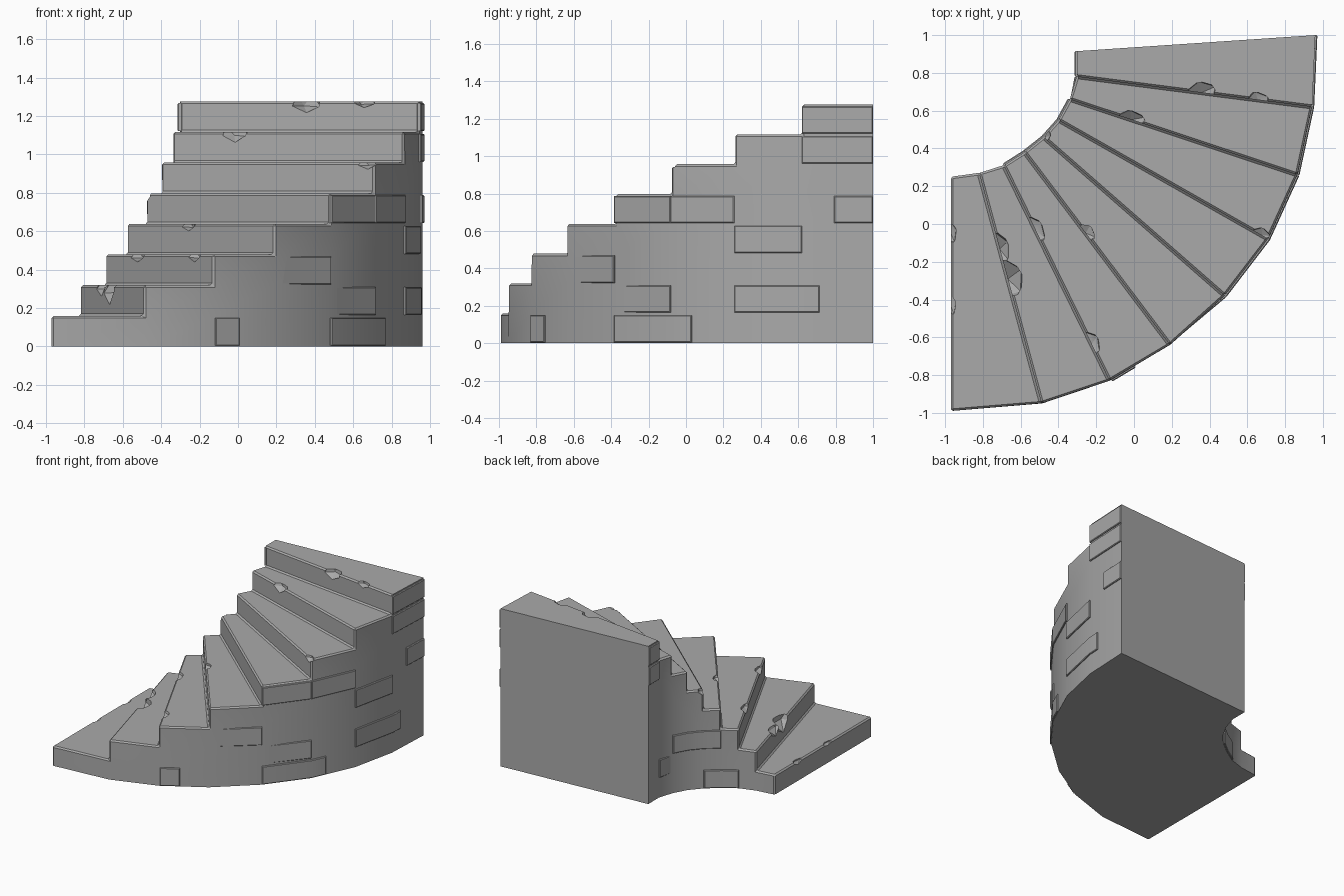
import bpy, bmesh, math, random
from mathutils import Vector, Matrix

random.seed(4)
if "Cube" in bpy.data.objects:
    bpy.data.objects.remove(bpy.data.objects["Cube"])

RISE = 0.1595
STEPS = 8
HUB = Vector((-1.0, 0.87))
# Plan points where each riser meets the outer and inner walls
OUTER = [Vector(p) for p in ((-.97, -.99), (-.49, -.95), (-.13, -.83), (.19, -.64), (.48, -.38),
                             (.71, -.08), (.865, .26), (.943, .62), (.96, 1.0))]
INNER = [Vector(p) for p in ((-.97, .25), (-.82, .27), (-.69, .31), (-.58, .38), (-.48, .46),
                             (-.40, .55), (-.34, .66), (-.303, .78), (-.303, .915))]

stone = bpy.data.materials.new("grey stone")
stone.use_nodes = True
stone.diffuse_color = (.4, .4, .4, 1)
stone.node_tree.nodes["Principled BSDF"].inputs["Base Color"].default_value = (.4, .4, .4, 1)


def finish(bm, name):
    bmesh.ops.recalc_face_normals(bm, faces=bm.faces)
    mesh = bpy.data.meshes.new(name)
    bm.to_mesh(mesh)
    bm.free()
    mesh.materials.append(stone)
    ob = bpy.data.objects.new(name, mesh)
    bpy.context.collection.objects.link(ob)
    return ob


def activate(ob):
    bpy.ops.object.select_all(action='DESELECT')
    ob.select_set(True)
    bpy.context.view_layer.objects.active = ob


def smooth(ob):
    activate(ob)
    bpy.ops.object.shade_smooth_by_angle(angle=math.radians(25))


# Solid stair body: walls in courses, treads, risers, floor and end face
def stair_body():
    bm = bmesh.new()
    grid = {}
    for i in range(STEPS + 1):
        for lv in range(min(i + 1, STEPS) + 1):
            for side, line in enumerate((OUTER, INNER)):
                grid[side, i, lv] = bm.verts.new((*line[i], lv * RISE))

    def face(*keys):
        return bm.faces.new([grid[k] for k in keys])

    worn = set()
    for i in range(STEPS):
        for lv in range(i + 1):
            for s in (0, 1):
                face((s, i, lv), (s, i + 1, lv), (s, i + 1, lv + 1), (s, i, lv + 1))
        face((0, i, 0), (0, i + 1, 0), (1, i + 1, 0), (1, i, 0))
        tread = face((0, i, i + 1), (0, i + 1, i + 1), (1, i + 1, i + 1), (1, i, i + 1))
        riser = face((0, i, i), (0, i, i + 1), (1, i, i + 1), (1, i, i))
        worn.update(e for e in riser.edges if i or e.verts[0].co.z + e.verts[1].co.z > RISE)
        worn.update(e for e in tread.edges if i < STEPS - 1)
    for lv in range(STEPS):
        face((0, STEPS, lv), (0, STEPS, lv + 1), (1, STEPS, lv + 1), (1, STEPS, lv))
    bmesh.ops.recalc_face_normals(bm, faces=bm.faces)
    bmesh.ops.bevel(bm, geom=list(worn), offset=.011, segments=1, affect='EDGES',
                    profile=.5, clamp_overlap=True)
    return finish(bm, "stair_body")


# Chipped nosings: riser number, place along it, half length, depth of bite
CHIPS = [(0, .24, .07, .04), (0, .55, .06, .03), (1, .33, .10, .06), (1, .46, .12, .10),
         (2, .30, .09, .055), (2, .83, .08, .05), (3, .42, .06, .05), (4, 0, .04, .06),
         (5, .97, .07, .05), (6, .27, .08, .06), (7, .53, .09, .075), (7, .77, .07, .045)]


def chip_cutters():
    bm = bmesh.new()
    for i, t, length, bite in CHIPS:
        along = OUTER[i] - INNER[i]
        pos = INNER[i] + along * t
        place = Matrix.Translation((*pos, (i + 1) * RISE + .006))
        turn = Matrix.Rotation(math.atan2(along.y, along.x), 4, 'Z')
        size = Matrix.Diagonal((length, bite, bite, 1))
        made = bmesh.ops.create_icosphere(bm, subdivisions=1, radius=1)["verts"]
        for v in made:
            v.co *= random.uniform(.8, 1.1)
            v.co = place @ turn @ size @ v.co
    cutter = finish(bm, "chip_cutter")
    cutter.hide_render = True
    return cutter


body = stair_body()
cutter = chip_cutters()
cut = body.modifiers.new("chips", 'BOOLEAN')
cut.operation = 'DIFFERENCE'
cut.solver = 'EXACT'
cut.use_self = True
cut.object = cutter
activate(body)
bpy.ops.object.modifier_apply(modifier=cut.name)
bpy.data.objects.remove(cutter)
smooth(body)


# Raised wall brick following the curve, optionally fading out at one end
def brick(name, line, sign, u0, u1, z0, z1, start=.011, end=.011):
    bm = bmesh.new()
    us = [u0] + [k for k in range(STEPS + 1) if u0 < k < u1] + [u1]
    rings = []
    for u in us:
        k = min(int(u), STEPS - 1)
        p = line[k].lerp(line[k + 1], u - k)
        out = (p - HUB).normalized() * sign
        d = start + (end - start) * (u - u0) / (u1 - u0)
        rings.append([bm.verts.new((*(p + out * o), z))
                      for o, z in ((-.01, z0), (d, z0), (d, z1), (-.01, z1))])
    for a, b in zip(rings, rings[1:]):
        for j in range(4):
            bm.faces.new((a[j], a[j - 1], b[j - 1], b[j]))
    bm.faces.new(rings[0])
    bm.faces.new(rings[-1])
    bmesh.ops.recalc_face_normals(bm, faces=bm.faces)
    face_edges = [e for a, b in zip(rings, rings[1:]) for j in (1, 2)
                  for e in a[j].link_edges if e.other_vert(a[j]) is b[j]]
    face_edges += [e for r in (rings[0], rings[-1]) for e in r[1].link_edges
                   if e.other_vert(r[1]) is r[2]]
    bmesh.ops.bevel(bm, geom=face_edges, offset=.005, segments=1, affect='EDGES', profile=.5)
    smooth(finish(bm, name))


# Bricks as start, end and course, counted in steps and rises
outer_bricks = [(2.03, 2.42, 0), (4, 5.33, 0), (6, 7.25, 1), (6, 7, 3), (4, 5, 4),
                (5, 6, 4), (7.45, 8, 4), (7, 8, 6), (7, 8, 7)]
inner_bricks = [(2, 4, 0), (3, 6, 2), (7, 8, 6), (7, 8, 7)]
for n, (a, b, c) in enumerate(outer_bricks):
    brick(f"outer_brick_{n + 1}", OUTER, 1, a, b, c * RISE + .004, (c + 1) * RISE - .01)
for n, (a, b, c) in enumerate(inner_bricks):
    brick(f"inner_brick_{n + 1}", INNER, -1, a, b, c * RISE + .004, (c + 1) * RISE - .01)
for n, (a, b, c) in enumerate([(4, 5, 1), (3, 4, 2)]):
    brick(f"sloped_brick_{n + 1}", OUTER, 1, a, b, c * RISE + .004, (c + 1) * RISE - .01, start=-.002)
brick("sloped_inner_brick", INNER, -1, 6, 7, RISE + .004, 2 * RISE - .01, start=-.002)
